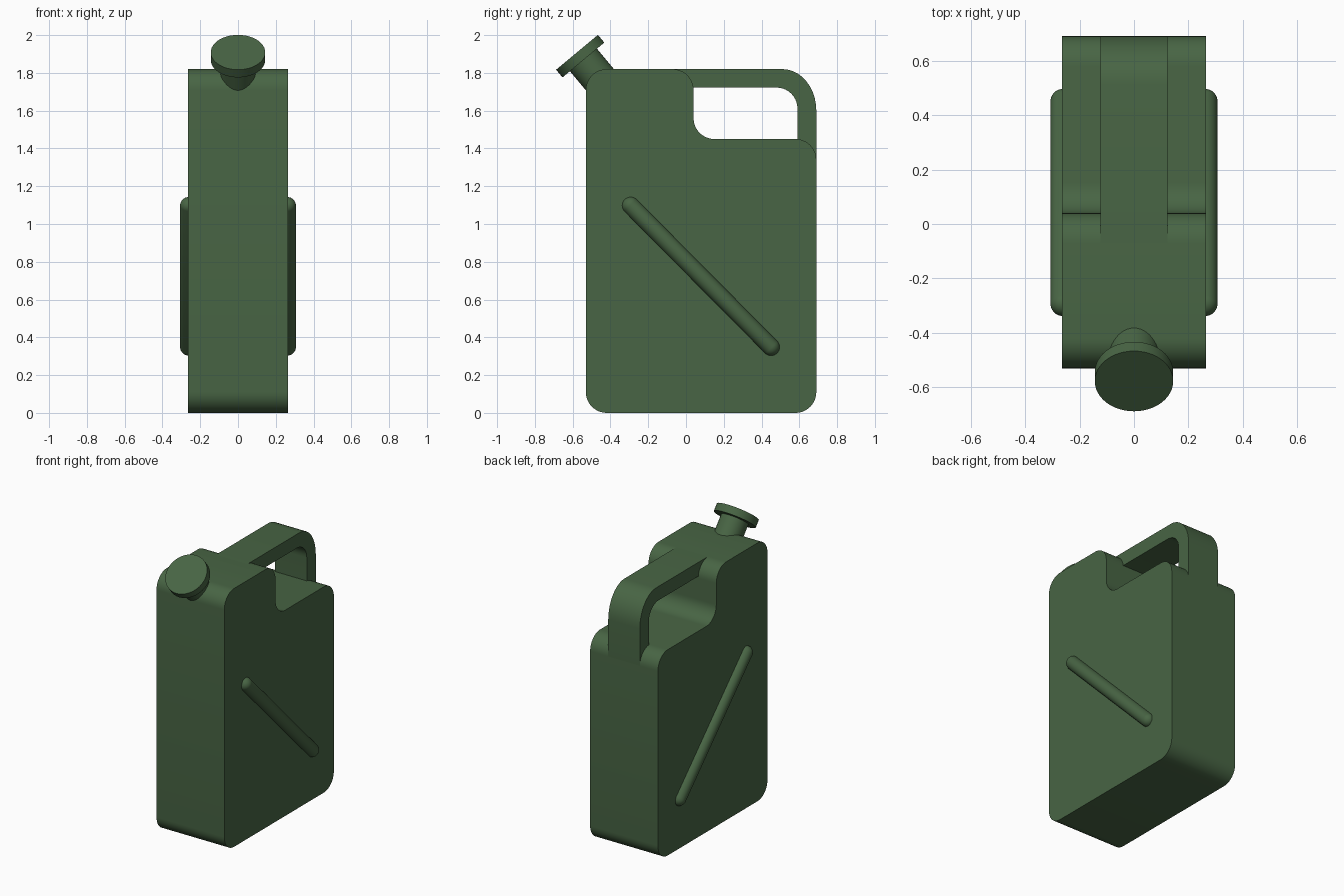
import bpy, bmesh, math
from mathutils import Vector, Matrix

if "Cube" in bpy.data.objects:
    bpy.data.objects.remove(bpy.data.objects["Cube"])

green = bpy.data.materials.new("olive green")
green.diffuse_color = (0.065, 0.13, 0.058, 1)
green.use_nodes = True
green.node_tree.nodes["Principled BSDF"].inputs["Base Color"].default_value = green.diffuse_color


def finish(bm, name):
    bmesh.ops.recalc_face_normals(bm, faces=bm.faces)
    me = bpy.data.meshes.new(name)
    bm.to_mesh(me)
    bm.free()
    ob = bpy.data.objects.new(name, me)
    bpy.context.collection.objects.link(ob)
    me.materials.append(green)
    bpy.ops.object.select_all(action='DESELECT')
    ob.select_set(True)
    bpy.context.view_layer.objects.active = ob
    bpy.ops.object.shade_smooth_by_angle(angle=math.radians(35))
    return ob


def rounded(corners, steps=10):
    """Corners (y, z, radius toward previous, radius toward next) -> outline."""
    pts = []
    for i, (y, z, ra, rb) in enumerate(corners):
        p = Vector((y, z))
        if not ra:
            pts.append(p)
            continue
        u = (Vector(corners[i - 1][:2]) - p).normalized() * ra
        v = (Vector(corners[(i + 1) % len(corners)][:2]) - p).normalized() * rb
        for k in range(steps + 1):
            t = math.pi / 2 * k / steps
            pts.append(p + u * (1 - math.sin(t)) + v * (1 - math.cos(t)))
    return pts


def slab(name, corners, half):
    """Side outline extruded across x."""
    bm = bmesh.new()
    face = bm.faces.new([bm.verts.new((-half, p.x, p.y)) for p in rounded(corners)])
    ext = bmesh.ops.extrude_face_region(bm, geom=[face], use_keep_orig=True)
    moved = [g for g in ext["geom"] if isinstance(g, bmesh.types.BMVert)]
    bmesh.ops.translate(bm, verts=moved, vec=(2 * half, 0, 0))
    return finish(bm, name)


# Can body with the step for the handle
R = 0.11
slab("can_body", [(-0.53, 0, R, R), (0.69, 0, R, R), (0.69, 1.45, R, R),
                  (0.04, 1.45, R, R), (0.04, 1.82, R, R), (-0.53, 1.82, R, R)], 0.264)

# Carrying handle
slab("handle", [(-0.07, 1.82, 0, 0), (0.69, 1.82, 0.18, 0.22), (0.69, 1.34, 0, 0),
                (0.59, 1.34, 0, 0), (0.59, 1.722, R, R), (-0.07, 1.722, 0, 0)], 0.123)

# Diagonal pressed ribs on both sides
a, b = Vector((0, -0.292, 1.097)), Vector((0, 0.45, 0.349))
for side, label in ((1, "right"), (-1, "left")):
    bm = bmesh.new()
    bmesh.ops.create_uvsphere(bm, u_segments=24, v_segments=17, radius=0.046)
    for v in bm.verts:
        v.co.z += math.copysign((b - a).length / 2, v.co.z)
    rot = (b - a).to_track_quat('Z', 'X').to_matrix().to_4x4()
    bm.transform(Matrix.Translation((a + b) / 2 + Vector((0.261 * side, 0, 0))) @ rot)
    finish(bm, "rib_" + label)

# Tilted spout and cap
axis = Vector((0, -0.64, 0.768)).normalized()
tip = Vector((0, -0.577, 1.909))
turn = axis.to_track_quat('Z', 'X').to_matrix().to_4x4()
for name, radius, top, depth in (("spout", 0.093, 0.03, 0.30), ("cap", 0.144, 0.0, 0.053)):
    bm = bmesh.new()
    bmesh.ops.create_cone(bm, cap_ends=True, segments=48, radius1=radius,
                          radius2=radius, depth=depth)
    bm.transform(Matrix.Translation(tip - axis * (top + depth / 2)) @ turn)
    finish(bm, name)
